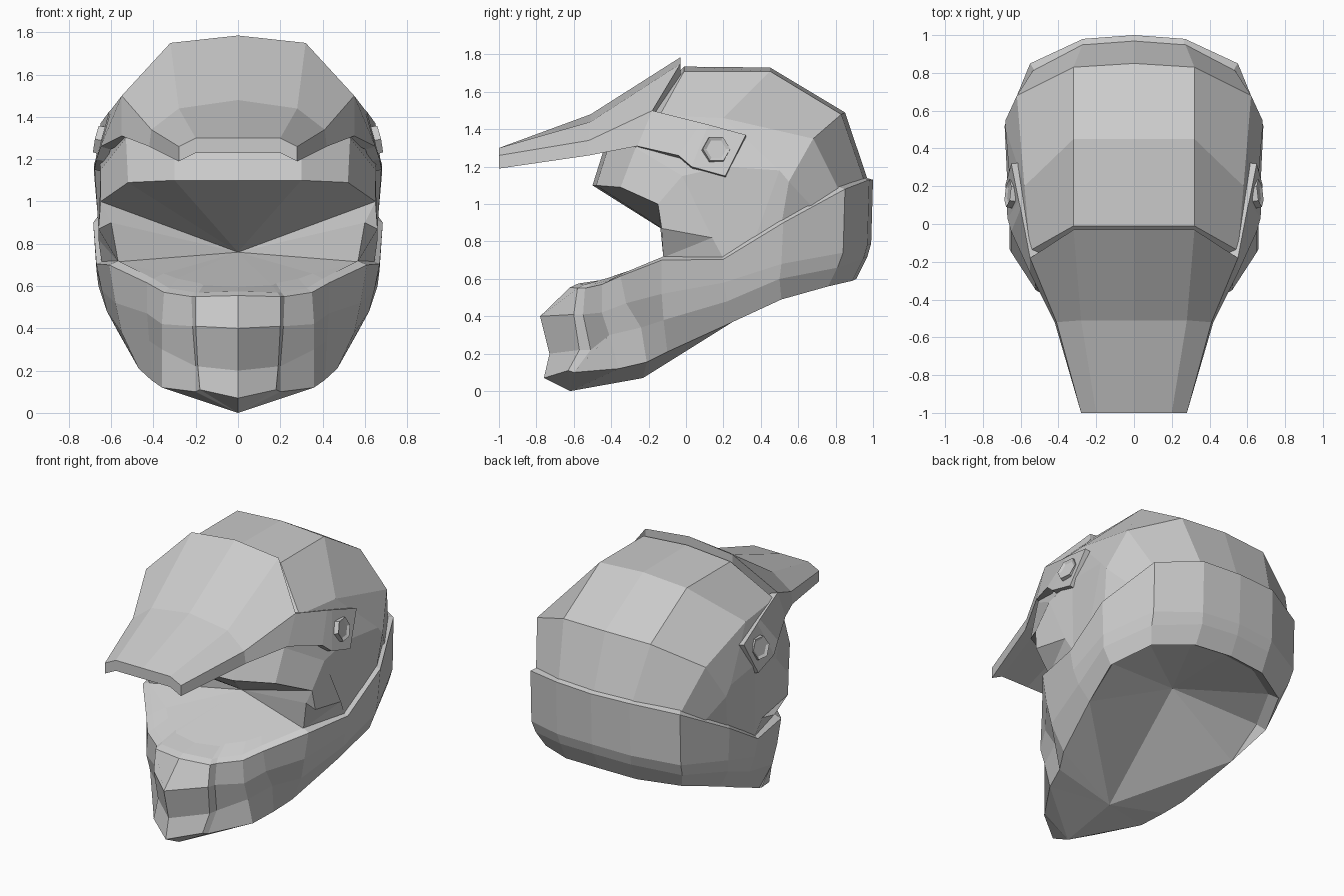
import bpy, bmesh
from mathutils import Vector, Matrix

if "Cube" in bpy.data.objects:
    bpy.data.objects.remove(bpy.data.objects["Cube"])


def add_part(name, faces, facing=None, thickness=0):
    """Half-model faces (point tuples) -> welded, mirrored object."""
    bm = bmesh.new()
    for pts in faces:
        f = bm.faces.new([bm.verts.new(p) for p in pts])
        f.normal_update()
        if facing and f.normal.dot(Vector(facing)) < 0:
            f.normal_flip()
    bmesh.ops.remove_doubles(bm, verts=bm.verts, dist=0.0005)
    if not facing:
        bmesh.ops.recalc_face_normals(bm, faces=bm.faces)
    me = bpy.data.meshes.new(name)
    bm.to_mesh(me)
    bm.free()
    ob = bpy.data.objects.new(name, me)
    bpy.context.collection.objects.link(ob)
    ob.modifiers.new("mirror", 'MIRROR').use_clip = True
    if thickness:
        s = ob.modifiers.new("thickness", 'SOLIDIFY')
        s.thickness, s.offset = thickness, -1
    return ob


def grid(rows):
    return [(a[i], a[i + 1], b[i + 1], b[i])
            for a, b in zip(rows, rows[1:]) for i in range(len(a) - 1)]


def fan(apex, ring):
    return [(apex, p, q) for p, q in zip(ring, ring[1:])]


def shrink(p, s, dz):
    return (p[0] * s, p[1] * s, p[2] + dz)


# Upper shell: cross rows from brow to nape, each from centre line to lower side
shell = [
    [(0, -.50, 1.10), (.30, -.48, 1.10), (.52, -.35, 1.09), (.65, -.15, 1.0), (.66, -.13, .87)],
    [(0, -.44, 1.29), (.30, -.42, 1.29), (.53, -.27, 1.30), (.65, -.02, 1.15), (.66, .14, .82)],
    [(0, -.01, 1.735), (.32, -.01, 1.71), (.55, -.14, 1.475), (.655, .20, 1.20), (.645, .20, .71)],
    [(0, .45, 1.73), (.32, .45, 1.71), (.58, .20, 1.46), (.68, .50, 1.18), (.655, .36, .79)],
    [(0, .85, 1.49), (.32, .83, 1.48), (.62, .68, 1.35), (.68, .55, 1.12), (.66, .51, .89)],
    [(0, .975, 1.12), (.27, .955, 1.12), (.53, .82, 1.07), (.61, .67, .99), (.60, .66, .97)],
]
add_part("upper_shell", grid(shell))

# Jaw band: columns from back centre round to chin centre, each top to bottom
back_cols = [
    [(0, 1.0, 1.13), (0, .99, .79), (0, .97, .72), (0, .91, .60)],
    [(.27, .98, 1.13), (.27, .97, .78), (.26, .95, .71), (.26, .89, .59)],
    [(.55, .85, 1.08), (.55, .84, .74), (.54, .81, .66), (.50, .76, .56)],
    [(.685, .52, .90), (.67, .51, .68), (.66, .50, .60), (.61, .51, .49)],
    [(.67, .20, .705), (.645, .20, .58), (.62, .22, .48), (.56, .25, .37)],
]
front_cols = [
    [(.61, -.13, .70), (.58, -.13, .52), (.55, -.12, .38), (.47, -.10, .21)],
    [(.43, -.35, .615), (.43, -.32, .47), (.42, -.24, .34), (.41, -.21, .155)],
    [(.35, -.45, .57), (.36, -.45, .42), (.36, -.41, .30), (.36, -.36, .12)],
    [(.22, -.54, .55), (.215, -.55, .41), (.20, -.51, .22), (.20, -.60, .10)],
    [(.20, -.58, .55), (.20, -.60, .41), (.19, -.57, .22), (.18, -.63, .11)],
    [(0, -.62, .555), (0, -.78, .40), (0, -.73, .20), (0, -.76, .07)],
]
band = [[shrink(c[0], .93, .02)] + c for c in back_cols + front_cols]
bottom = [c[-1] for c in band]
chin_tip, chin_back = (0, -.62, 0), (0, -.23, .07)
under_chin = fan(chin_tip, bottom[7:]) + fan(chin_back, bottom[4:8])
under_chin.append((chin_tip, bottom[7], chin_back))
add_part("jaw_band", grid(band) + under_chin)

# Inner surfaces closing the face opening: brow, side wall and chin floor
apex = (0, .04, .76)
wall_top, wall_low = (.60, -.14, .90), (.567, -.121, .715)
lip = [wall_low] + [c[0] for c in band[6:]]
floor = [wall_low] + [(x * .88, y * .78, .70 + (y * .78 + .13) * .33) for x, y, z in lip[1:]]
cheek = [(shell[0][3], shell[0][4], wall_top), (shell[0][4], shell[1][4], wall_low, wall_top),
         (shell[1][4], shell[2][4], wall_low)]
step = [f if f[0] != f[3] else f[:3] for f in grid([lip, floor])]
add_part("face_opening_liner",
         fan(apex, shell[0][:4] + [wall_top] + floor) + cheek + step, facing=(0, -1, .01))

# Neck opening: rolled rim and inner fan
rim = [shrink(p, .93, .04) for p in bottom[:4]] + [bottom[4]]
rim_faces = [f if f[1] != f[2] else (f[0], f[1], f[3]) for f in grid([bottom[:5], rim])]
add_part("neck_opening_liner", rim_faces + fan((0, .36, .62), rim + [chin_back]), facing=(0, 0, -1))

# Peak: closed wedge from front, middle and back rows
peak = [
    [(0, -1, 1.30), (.20, -1, 1.30), (.28, -1, 1.26), (.28, -1, 1.19)],
    [(0, -.51, 1.48), (.28, -.51, 1.44), (.41, -.52, 1.34), (.42, -.52, 1.26)],
    [(0, -.03, 1.785), (.32, -.03, 1.75), (.55, -.18, 1.50), (.55, -.26, 1.31)],
]
under = [[shrink(p, 1, -.07) for p in row[:2]] + [row[3]] for row in peak]
front_cap = grid([peak[0][:2], under[0][:2]]) + [(peak[0][1], peak[0][2], peak[0][3], under[0][1])]
back_cap = grid([peak[2][:2], under[2][:2]]) + [(peak[2][1], peak[2][2], peak[2][3], under[2][1])]
add_part("peak", grid(peak) + grid(under) + front_cap + back_cap)

# Side wings carrying the peak back to its bolts
wing = [peak[2][2:], [(.60, .08, 1.435), (.65, -.04, 1.26)],
        [(.61, .12, 1.425), (.67, .03, 1.20)], [(.65, .32, 1.37), (.68, .21, 1.15)]]
add_part("peak_wings", grid(wing), thickness=.05)

# Hexagonal bolt with a recessed face, mirrored to both sides
bm = bmesh.new()
turn = Vector((1, .12, .22)).to_track_quat('Z', 'X').to_matrix().to_4x4()
bmesh.ops.create_cone(bm, cap_ends=True, segments=6, radius1=.078, radius2=.074, depth=.05,
                      matrix=Matrix.Translation((.644, .16, 1.29)) @ turn)
bm.normal_update()
cap = max(bm.faces, key=lambda f: f.normal.x)
bmesh.ops.inset_region(bm, faces=[cap], thickness=.02, depth=0)
bmesh.ops.translate(bm, verts=cap.verts, vec=cap.normal * -.01)
me = bpy.data.meshes.new("peak_bolts")
bm.to_mesh(me)
bm.free()
bolt = bpy.data.objects.new("peak_bolts", me)
bpy.context.collection.objects.link(bolt)
bolt.modifiers.new("mirror", 'MIRROR')
